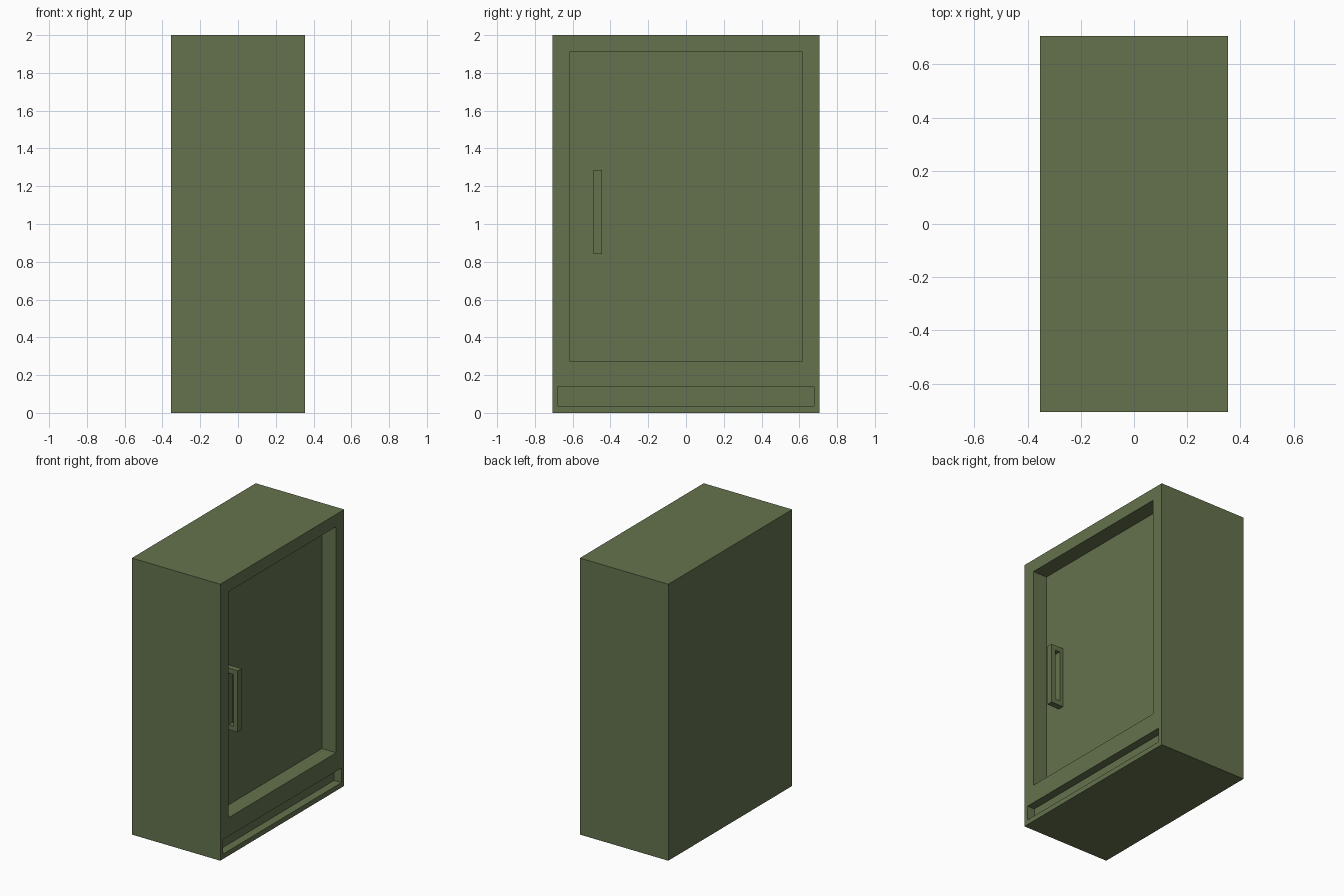
import bpy

if "Cube" in bpy.data.objects:
    bpy.data.objects.remove(bpy.data.objects["Cube"])

green = bpy.data.materials.new("olive_green")
green.diffuse_color = (0.13, 0.17, 0.075, 1)
green.use_nodes = True
green.node_tree.nodes["Principled BSDF"].inputs["Base Color"].default_value = green.diffuse_color


def box(name, x, y, z):
    """Box from (min, max) ranges on each axis."""
    bpy.ops.mesh.primitive_cube_add(size=1)
    ob = bpy.context.object
    ob.name = name
    ob.location = [(a + b) / 2 for a, b in (x, y, z)]
    ob.scale = [b - a for a, b in (x, y, z)]
    bpy.ops.object.transform_apply(location=True, rotation=True, scale=True)
    ob.data.materials.append(green)
    return ob


def cut(target, x, y, z):
    """Subtract a box from the target and discard the cutter."""
    cutter = box("cutter", x, y, z)
    cutter.hide_render = True
    bpy.context.view_layer.objects.active = target
    mod = target.modifiers.new("cut", 'BOOLEAN')
    mod.operation = 'DIFFERENCE'
    mod.solver = 'EXACT'
    mod.object = cutter
    bpy.ops.object.modifier_apply(modifier=mod.name)
    bpy.data.objects.remove(cutter, do_unlink=True)


# Cabinet with recessed door panel and kick slot on the +x face
cabinet = box("cabinet", (-0.354, 0.354), (-0.708, 0.708), (0, 2))
cut(cabinet, (0.24, 0.5), (-0.617, 0.617), (0.275, 1.91))
cut(cabinet, (0.295, 0.5), (-0.677, 0.677), (0.036, 0.141))

# Door handle: an upright loop standing on the door panel
handle = box("door_handle", (0.238, 0.34), (-0.489, -0.445), (0.842, 1.286))
cut(handle, (0.268, 0.308), (-0.6, -0.3), (0.877, 1.251))
